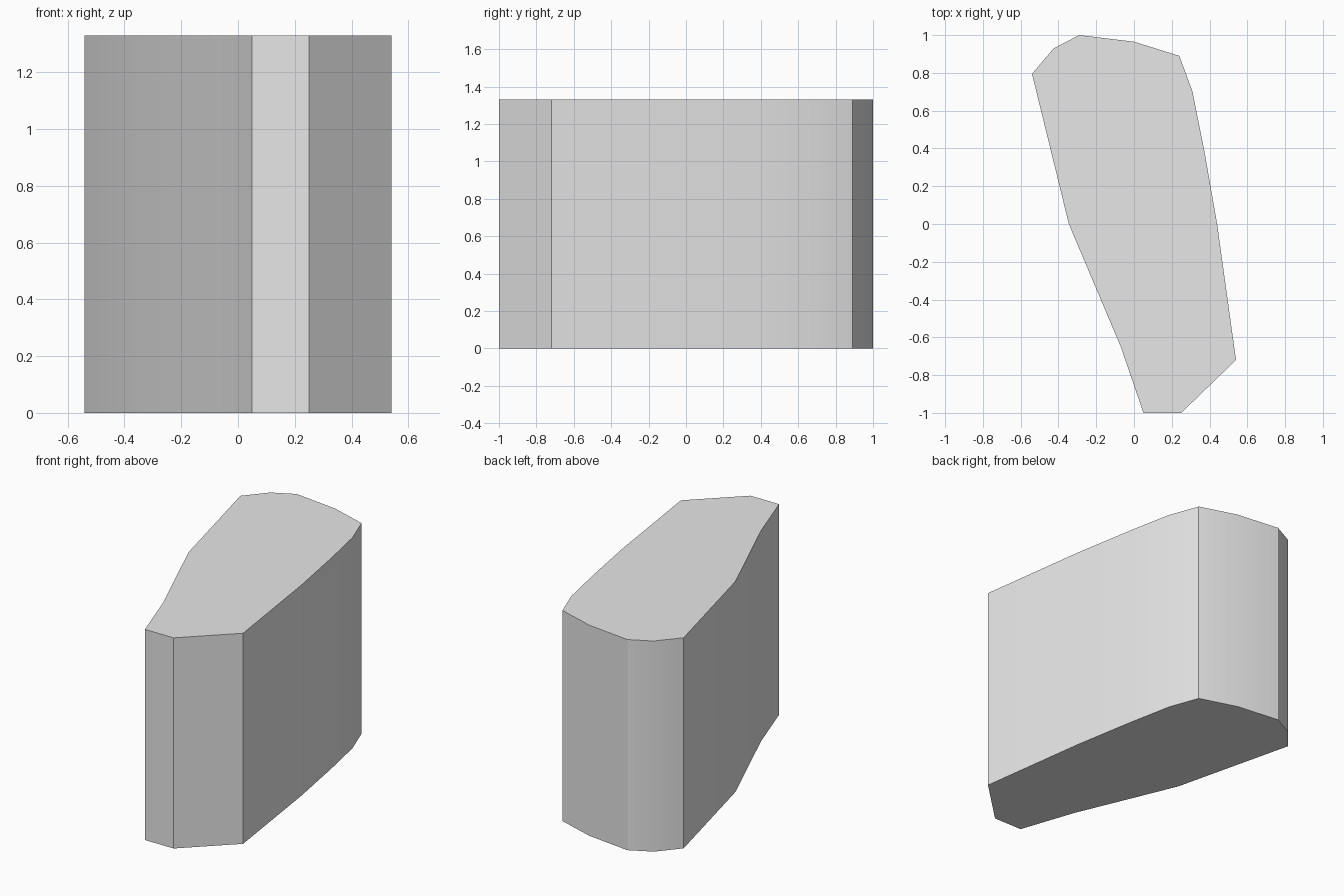
import bpy
import bmesh
import math

cube = bpy.data.objects.get("Cube")
if cube:
    bpy.data.objects.remove(cube, do_unlink=True)

HEIGHT = 1.33

# Plain grey finish
grey = bpy.data.materials.new("light_grey")
grey.use_nodes = True
grey.diffuse_color = (0.8, 0.8, 0.8, 1)
grey.node_tree.nodes["Principled BSDF"].inputs["Base Color"].default_value = (0.8, 0.8, 0.8, 1)

# Outline of the block, counter-clockwise from above
outline = [
    (0.05, -1.0), (0.25, -1.0), (0.54, -0.72),                  # blunt front
    (0.44, 0.0), (0.37, 0.4), (0.31, 0.7), (0.24, 0.89),        # bowed side
    (0.0, 0.965), (-0.29, 1.0), (-0.425, 0.93), (-0.54, 0.795), # rounded back
    (-0.345, 0.0), (-0.07, -0.65),                              # slanted side
]

# Extrude the outline into a solid prism
bm = bmesh.new()
base = bm.faces.new([bm.verts.new((x, y, 0)) for x, y in outline])
top = bmesh.ops.extrude_face_region(bm, geom=[base], use_keep_orig=True)
bmesh.ops.translate(bm, vec=(0, 0, HEIGHT),
                    verts=[v for v in top["geom"] if isinstance(v, bmesh.types.BMVert)])
bmesh.ops.recalc_face_normals(bm, faces=bm.faces)

mesh = bpy.data.meshes.new("faceted_block")
bm.to_mesh(mesh)
bm.free()
mesh.materials.append(grey)
block = bpy.data.objects.new("faceted_block", mesh)
bpy.context.collection.objects.link(block)

# Smooth the gentle bends and keep the corners crisp
bpy.ops.object.select_all(action="DESELECT")
block.select_set(True)
bpy.context.view_layer.objects.active = block
bpy.ops.object.shade_smooth_by_angle(angle=math.radians(30))
